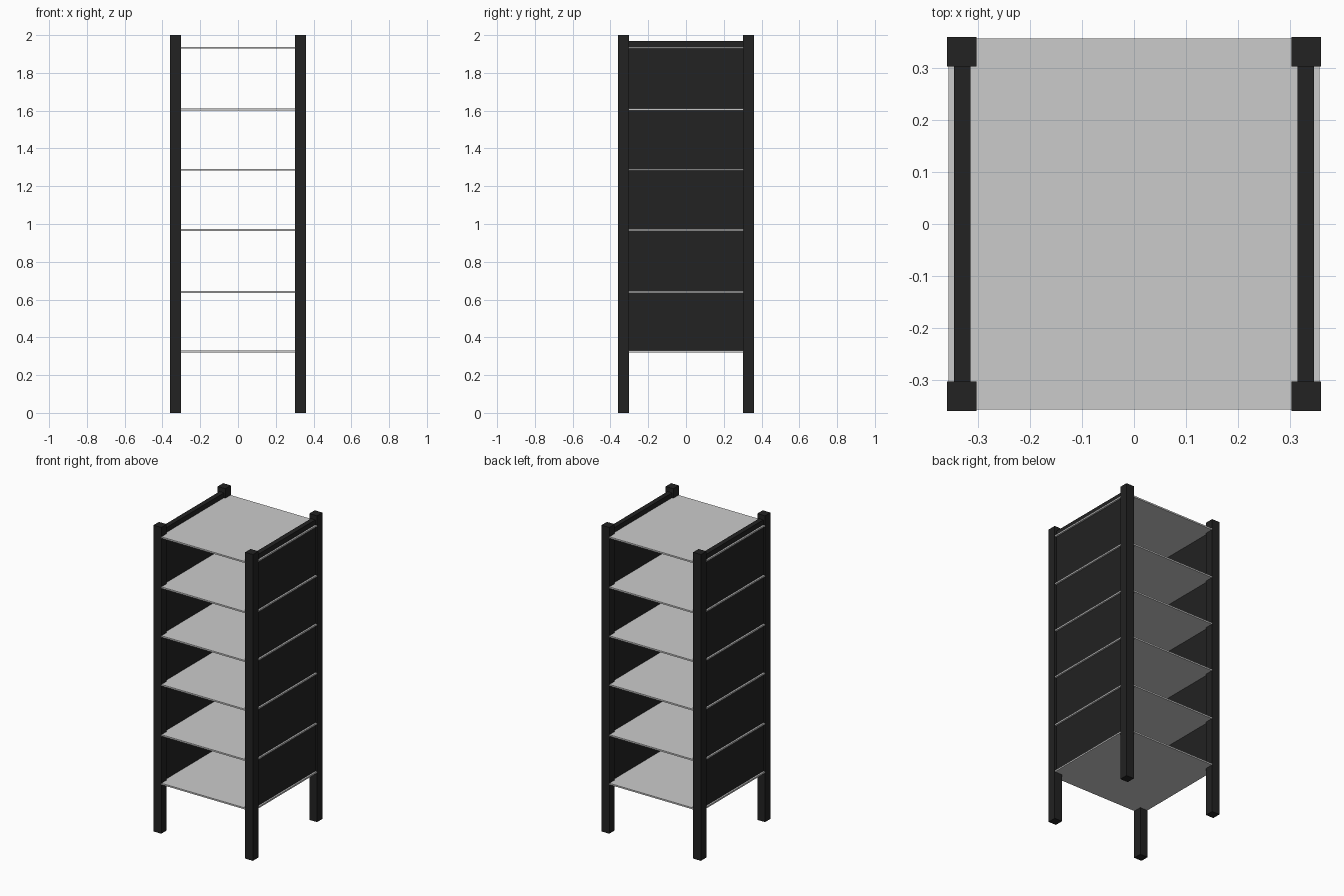
import bpy

if "Cube" in bpy.data.objects:
    bpy.data.objects.remove(bpy.data.objects["Cube"])

black = bpy.data.materials.new("black_finish")
black.diffuse_color = (0.016, 0.016, 0.016, 1)
black.use_nodes = True
black.node_tree.nodes["Principled BSDF"].inputs["Base Color"].default_value = black.diffuse_color


def box(name, x, y, z, mat=None):
    """Box from (min, max) ranges on each axis."""
    ranges = (x, y, z)
    bpy.ops.mesh.primitive_cube_add(size=1, location=[(a + b) / 2 for a, b in ranges])
    ob = bpy.context.object
    ob.name = name
    ob.scale = [b - a for a, b in ranges]
    bpy.ops.object.transform_apply(location=False, rotation=False, scale=True)
    if mat:
        ob.data.materials.append(mat)
    return ob


OUT, INNER = 0.359, 0.303
SHELF_HALF, SHELF_T = 0.357, 0.010
shelf_z = [0.324, 0.641, 0.969, 1.287, 1.606, 1.933]

# Four square corner posts
for sx, side in ((-1, "left"), (1, "right")):
    for sy, end in ((-1, "front"), (1, "back")):
        box(f"{end}_{side}_post", sorted((sx * INNER, sx * OUT)),
            sorted((sy * INNER, sy * OUT)), (0, 2), black)

# Thin square shelves
for i, z in enumerate(shelf_z):
    box(f"shelf_{i + 1}", (-SHELF_HALF, SHELF_HALF), (-SHELF_HALF, SHELF_HALF),
        (z - SHELF_T / 2, z + SHELF_T / 2))

# Side panels standing between the shelves, with a low rail above the top one
tops = [z - SHELF_T / 2 for z in shelf_z[1:]] + [1.97]
for sx, side in ((-1, "left"), (1, "right")):
    for i, (z, top) in enumerate(zip(shelf_z, tops)):
        box(f"{side}_panel_{i + 1}", sorted((sx * 0.314, sx * 0.346)),
            (-INNER, INNER), (z + SHELF_T / 2, top), black)
